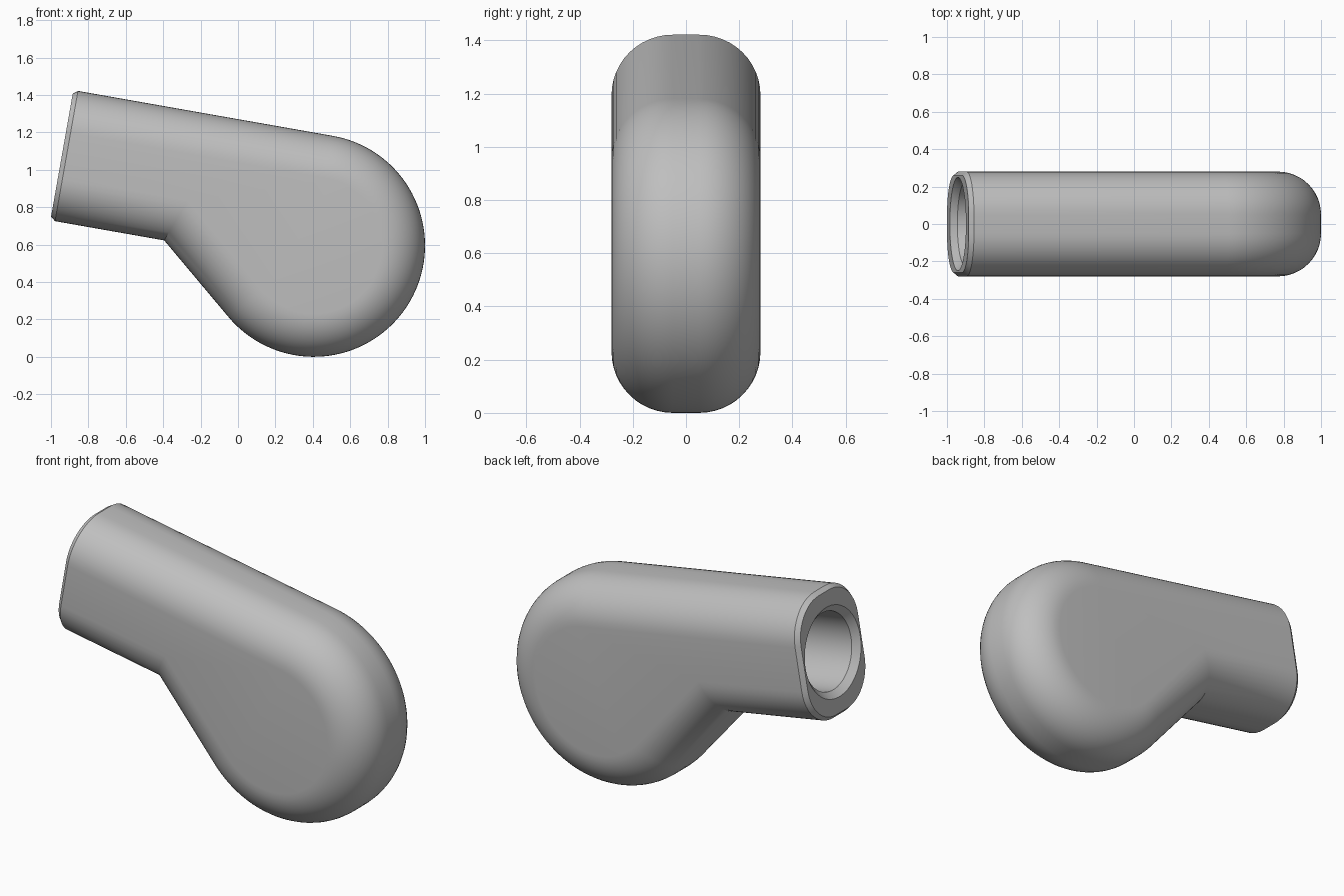
import bpy, bmesh
from math import sin, cos, radians, pi
from mathutils import Matrix, Vector

cube = bpy.data.objects.get("Cube")
if cube:
    bpy.data.objects.remove(cube, do_unlink=True)

R = 0.595            # radius of the round head
NECK_LOW = -0.112    # underside of the neck, below the head centre
NECK_END = -1.41     # open end of the neck
FLAT = 0.05          # half width of the flat rim band
FILLET = 0.23        # rounding of the rim
CHAMFER = 0.025
BORE_R, BORE_DEPTH = 0.215, 0.7
STEPS, ARC = 12, 72


def outline(d):
    """Side outline (x, z) moved inwards by d, with the neck lying along -x."""
    r, low, end = R - d, NECK_LOW + d, NECK_END + CHAMFER
    slant = radians(-130)
    pts = [(end, r)]
    for i in range(ARC + 1):
        a = pi / 2 + (slant - pi / 2) * i / ARC
        pts.append((r * cos(a), r * sin(a)))
    pts.append(((r - low * sin(slant)) / cos(slant), low))
    pts.append((end, low))
    return pts


bm = bmesh.new()


def bridge(a, b, closed=True):
    n = len(a)
    for i in range(n if closed else n - 1):
        j = (i + 1) % n
        bm.faces.new((a[i], a[j], b[j], b[i]))


# Rounded body: stacked outlines from front to back
angles = [(s, radians(90) * k / STEPS) for s, ks in
          ((-1, range(STEPS, -1, -1)), (1, range(STEPS + 1))) for k in ks]
layers = []
for s, t in angles:
    y = s * (FLAT + FILLET * sin(t))
    layers.append([bm.verts.new((x, y, z)) for x, z in outline(FILLET * (1 - cos(t)))])
for a, b in zip(layers, layers[1:]):
    bridge(a, b, closed=False)
bm.faces.new(layers[0])
bm.faces.new(layers[-1])

# Chamfered neck end
rim = [l[0] for l in layers] + [l[-1] for l in reversed(layers)]
normals = [Vector((0, s * sin(t), cos(t))) for s, t in angles]
normals += [Vector((0, n.y, -n.z)) for n in reversed(normals)]
lip = []
for v, n in zip(rim, normals):
    p = v.co - n * 0.02
    lip.append(bm.verts.new((NECK_END, p.y, p.z)))
bridge(rim, lip)

# Countersunk blind bore
mid = (R + NECK_LOW) / 2


def ring(radius, x):
    n = len(rim)
    return [bm.verts.new((x, radius * cos(pi - 2 * pi * (i + 0.5) / n),
                          mid + radius * sin(pi - 2 * pi * (i + 0.5) / n)))
            for i in range(n)]


previous = lip
for radius, depth in ((0.25, 0), (BORE_R, 0.035), (BORE_R, BORE_DEPTH)):
    loop = ring(radius, NECK_END + depth)
    bridge(previous, loop)
    previous = loop
bm.faces.new(previous)

# Tilt the neck upwards and stand the head on the ground
bm.transform(Matrix.Translation((0.405, 0, R)) @ Matrix.Rotation(radians(10), 4, 'Y'))
bmesh.ops.recalc_face_normals(bm, faces=bm.faces)
mesh = bpy.data.meshes.new("elbow_handle")
bm.to_mesh(mesh)
bm.free()

# Grey material
mat = bpy.data.materials.new("plain_grey")
mat.use_nodes = True
grey = (0.52, 0.52, 0.52, 1)
mat.diffuse_color = grey
mat.node_tree.nodes["Principled BSDF"].inputs["Base Color"].default_value = grey
mesh.materials.append(mat)

body = bpy.data.objects.new("elbow_handle", mesh)
bpy.context.collection.objects.link(body)
bpy.ops.object.select_all(action='DESELECT')
body.select_set(True)
bpy.context.view_layer.objects.active = body
bpy.ops.object.shade_smooth_by_angle(angle=radians(30))
